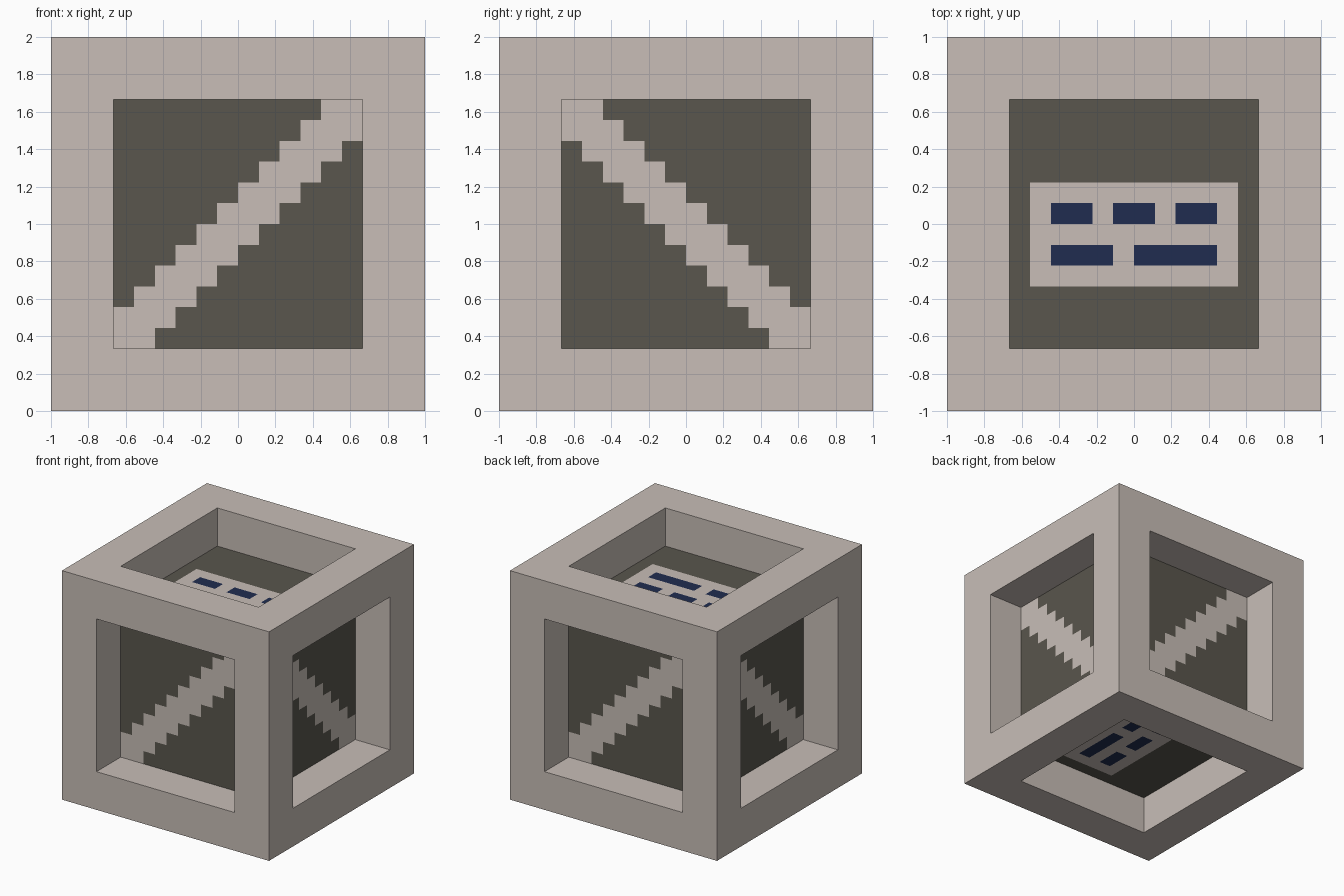
import bpy, bmesh, math
from mathutils import Vector

if "Cube" in bpy.data.objects:
    bpy.data.objects.remove(bpy.data.objects["Cube"])

P = 1 / 9            # pattern cell size
N = 12               # cells across one recessed panel
INNER = N * P / 2    # half size of the recessed panels
MID = Vector((0, 0, 1))


def material(name, rgb):
    m = bpy.data.materials.new(name)
    m.diffuse_color = (*rgb, 1)
    m.use_nodes = True
    m.node_tree.nodes["Principled BSDF"].inputs["Base Color"].default_value = m.diffuse_color
    return m


STONE = material("pale stone", (0.578, 0.515, 0.474))
DARK = material("dark olive grey", (0.100, 0.093, 0.074))
BLUE = material("navy blue", (0.0144, 0.0252, 0.0802))


def add_object(name, bm, mats):
    me = bpy.data.meshes.new(name)
    bm.to_mesh(me)
    bm.free()
    for m in mats:
        me.materials.append(m)
    ob = bpy.data.objects.new(name, me)
    bpy.context.collection.objects.link(ob)
    return ob


# Frame: cube with a square recess pressed into every side, floors left open
bm = bmesh.new()
bmesh.ops.create_cube(bm, size=2)
sides = bm.faces[:]
bmesh.ops.inset_individual(bm, faces=sides, thickness=1 - INNER, use_even_offset=True)
for f in sides:
    n = f.normal.copy()
    ext = bmesh.ops.extrude_discrete_faces(bm, faces=[f])["faces"][0]
    bmesh.ops.translate(bm, verts=ext.verts[:], vec=n * (INNER - 1))
    bm.faces.remove(ext)
bmesh.ops.translate(bm, verts=bm.verts[:], vec=MID)
add_object("cube_frame", bm, [STONE])


# Pattern rules: column i, row j -> material index (stone, dark, navy)
def rising_steps(i, j):
    return 0 if abs(i - j) <= 1 else 1


def falling_steps(i, j):
    return rising_steps(N - 1 - i, j)


def bar_plate(i, j):
    bars = {6: ((2, 4), (5, 7), (8, 10)), 4: ((2, 5), (6, 10))}
    if any(a <= i < b for a, b in bars.get(j, ())):
        return 2
    return 0 if 1 <= i < 11 and 3 <= j < 8 else 1


# Panels: cell grid coloured by rule, then merged into clean flat shapes
def panel(name, right, up, rule):
    right, up = Vector(right), Vector(up)
    base = right.cross(up) * INNER + MID
    bm = bmesh.new()
    grid = [[bm.verts.new(base + right * (i * P - INNER) + up * (j * P - INNER))
             for j in range(N + 1)] for i in range(N + 1)]
    for i in range(N):
        for j in range(N):
            f = bm.faces.new((grid[i][j], grid[i + 1][j],
                              grid[i + 1][j + 1], grid[i][j + 1]))
            f.material_index = rule(i, j)
    bm.normal_update()
    bmesh.ops.dissolve_limit(bm, angle_limit=math.radians(1), verts=bm.verts[:],
                             edges=bm.edges[:], delimit={'MATERIAL'})
    add_object(name, bm, [STONE, DARK, BLUE])


panel("front_panel", (1, 0, 0), (0, 0, 1), rising_steps)
panel("back_panel", (-1, 0, 0), (0, 0, 1), rising_steps)
panel("right_panel", (0, 1, 0), (0, 0, 1), falling_steps)
panel("left_panel", (0, -1, 0), (0, 0, 1), falling_steps)
panel("top_panel", (1, 0, 0), (0, 1, 0), bar_plate)
panel("bottom_panel", (0, -1, 0), (-1, 0, 0), bar_plate)
